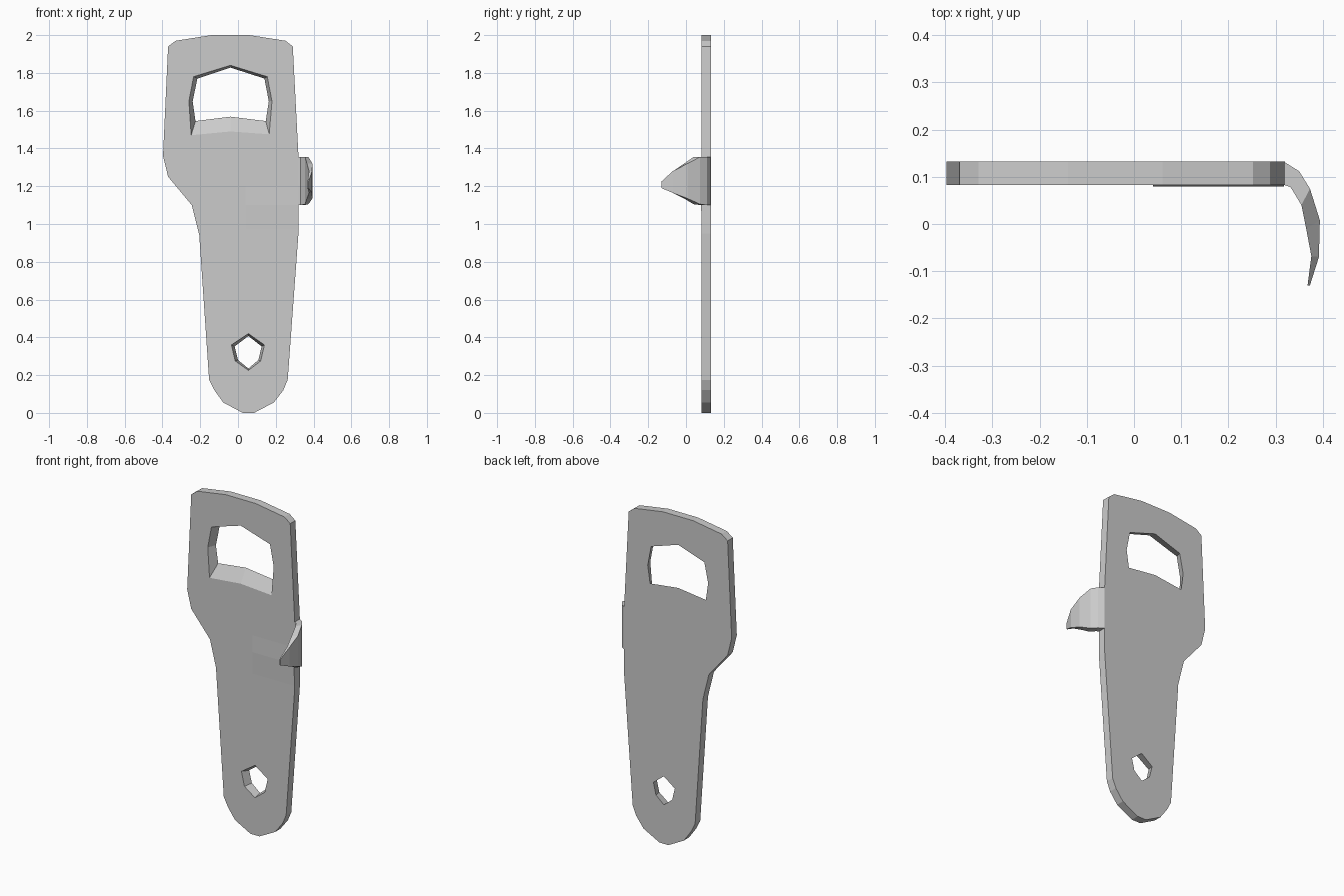
import bpy, bmesh

if "Cube" in bpy.data.objects:
    bpy.data.objects.remove(bpy.data.objects["Cube"])

FRONT, BACK = 0.083, 0.132


def finish(name, bm):
    bmesh.ops.recalc_face_normals(bm, faces=bm.faces[:])
    me = bpy.data.meshes.new(name)
    bm.to_mesh(me)
    bm.free()
    ob = bpy.data.objects.new(name, me)
    bpy.context.collection.objects.link(ob)
    return ob


def plate(name, loops):
    """Plate from (front loop, back loop) pairs; first is the rim, others holes."""
    bm = bmesh.new()
    edges = {FRONT: [], BACK: []}
    walls = []
    for front, back in loops:
        rings = []
        for y, pts in ((FRONT, front), (BACK, back)):
            vs = [bm.verts.new((x, y, z)) for x, z in pts]
            n = len(vs)
            edges[y] += [bm.edges.new((vs[i], vs[(i + 1) % n])) for i in range(n)]
            rings.append(vs)
        walls.append(rings)
    for y, ny in ((FRONT, -1), (BACK, 1)):
        bmesh.ops.triangle_fill(bm, edges=edges[y], use_beauty=True,
                                use_dissolve=False, normal=(0, ny, 0))
    for a, b in walls:
        n = len(a)
        for i in range(n):
            j = (i + 1) % n
            bm.faces.new((a[i], a[j], b[j], b[i]))
    return finish(name, bm)


def loft(name, sections):
    """Closed solid through equal-length cross-sections."""
    bm = bmesh.new()
    rings = [[bm.verts.new(p) for p in s] for s in sections]
    n = len(rings[0])
    for a, b in zip(rings, rings[1:]):
        for i in range(n):
            j = (i + 1) % n
            bm.faces.new((a[i], a[j], b[j], b[i]))
    bm.faces.new(rings[0])
    bm.faces.new(rings[-1])
    return finish(name, bm)


# Lever plate: rim, large upper window, small pivot hole (both holes tapered)
rim = [(0.025, 0), (0.085, 0), (0.19, 0.055), (0.24, 0.12), (0.263, 0.175),
       (0.32, 0.95), (0.32, 1.36), (0.29, 1.94), (0.252, 1.97), (0.06, 2.0),
       (-0.14, 2.0), (-0.33, 1.97), (-0.37, 1.94), (-0.397, 1.36),
       (-0.37, 1.25), (-0.245, 1.10), (-0.205, 0.94), (-0.153, 0.175),
       (-0.125, 0.12), (-0.078, 0.055)]
window_front = [(-0.26, 1.65), (-0.235, 1.78), (-0.04, 1.84), (0.155, 1.78),
                (0.18, 1.65), (0.165, 1.475), (-0.04, 1.49), (-0.248, 1.47)]
window_back = [(-0.24, 1.65), (-0.215, 1.77), (-0.04, 1.828), (0.14, 1.77),
               (0.163, 1.65), (0.147, 1.545), (-0.04, 1.568), (-0.225, 1.545)]
pivot_front = [(0.055, 0.42), (0.14, 0.36), (0.12, 0.275),
               (0.055, 0.225), (-0.015, 0.275), (-0.035, 0.36)]
pivot_back = [(0.055, 0.407), (0.125, 0.352), (0.108, 0.28),
              (0.055, 0.235), (0.0, 0.28), (-0.018, 0.352)]
plate("lever_plate", [(rim, rim), (window_front, window_back),
                      (pivot_front, pivot_back)])

# Curved side tab: outer x,y / inner x,y / bottom z / top z
stations = [
    (0.318, 0.132, 0.318, 0.083, 1.10, 1.355),
    (0.350, 0.112, 0.332, 0.078, 1.10, 1.355),
    (0.373, 0.075, 0.355, 0.040, 1.105, 1.355),
    (0.394, 0.008, 0.365, -0.01, 1.135, 1.32),
    (0.392, -0.07, 0.376, -0.068, 1.165, 1.28),
    (0.373, -0.13, 0.368, -0.13, 1.19, 1.225),
]
loft("side_tab", [[(ox, oy, b), (ox, oy, t), (ix, iy, t), (ix, iy, b)]
                  for ox, oy, ix, iy, b, t in stations])

# Barely raised swelling on the front face beside the tab
loft("tab_root_swelling", [[(x, 0.09, 0.97), (x, FRONT, 0.97), (x, 0.080, 1.10),
                            (x, FRONT, 1.20), (x, 0.09, 1.20)]
                           for x in (0.04, 0.318)])
